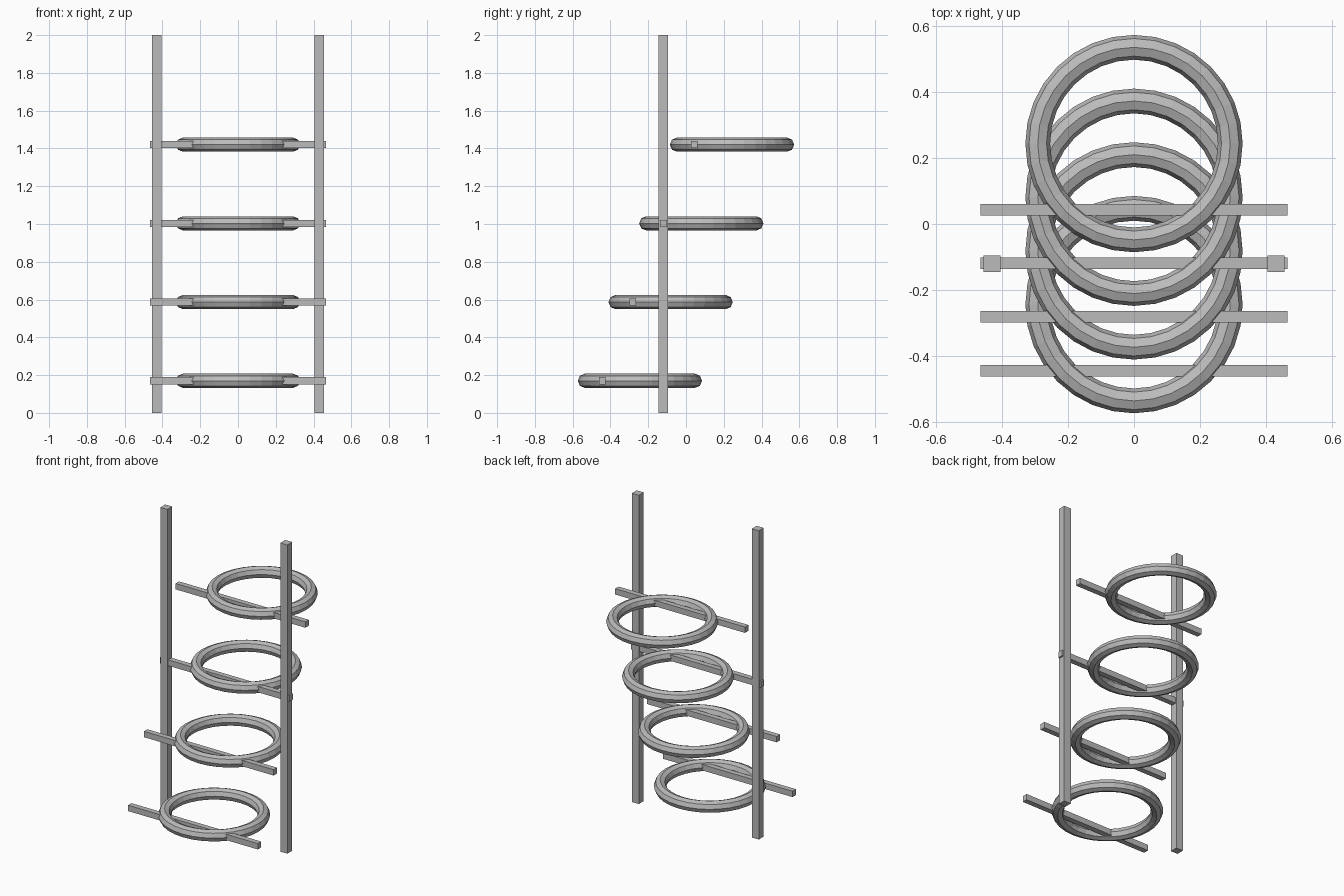
import bpy
import bmesh
from math import cos, sin, tau

cube = bpy.data.objects.get("Cube")
if cube:
    bpy.data.objects.remove(cube, do_unlink=True)

# One plain grey for the whole frame
grey = bpy.data.materials.new("plain grey")
grey.use_nodes = True
grey.diffuse_color = (0.5, 0.5, 0.5, 1)
grey.node_tree.nodes["Principled BSDF"].inputs["Base Color"].default_value = (0.5, 0.5, 0.5, 1)


def add_object(name, bm, location):
    mesh = bpy.data.meshes.new(name)
    bmesh.ops.recalc_face_normals(bm, faces=bm.faces[:])
    bm.to_mesh(mesh)
    bm.free()
    mesh.materials.append(grey)
    obj = bpy.data.objects.new(name, mesh)
    obj.location = location
    bpy.context.collection.objects.link(obj)
    return obj


def add_box(name, size, location):
    bm = bmesh.new()
    bmesh.ops.create_cube(bm, size=1)
    bmesh.ops.scale(bm, vec=size, verts=bm.verts[:])
    return add_object(name, bm, location)


def add_ring(name, radius, tube, location, segments=32, sides=8):
    bm = bmesh.new()
    loops = []
    for i in range(segments):
        a = tau * i / segments
        loop = []
        for j in range(sides):
            b = tau * j / sides
            r = radius + tube * cos(b)
            loop.append(bm.verts.new((r * cos(a), r * sin(a), tube * sin(b))))
        loops.append(loop)
    for i in range(segments):
        here, there = loops[i], loops[(i + 1) % segments]
        for j in range(sides):
            k = (j + 1) % sides
            bm.faces.new((here[j], there[j], there[k], here[k]))
    return add_object(name, bm, location)


# Upright posts
for side, x in (("left", 0.43), ("right", -0.43)):
    add_box(f"{side}_post", (0.05, 0.05, 2), (x, -0.12, 1))

# Rings stepping back as they rise, each with a crossbar near its front
for level in range(4):
    y = -0.244 + level * 0.1625
    z = 0.17 + level * 0.4167
    add_ring(f"ring_{level + 1}", 0.2915, 0.0375, (0, y, z))
    add_box(f"crossbar_{level + 1}", (0.93, 0.035, 0.038), (0, y - 0.2, z))
